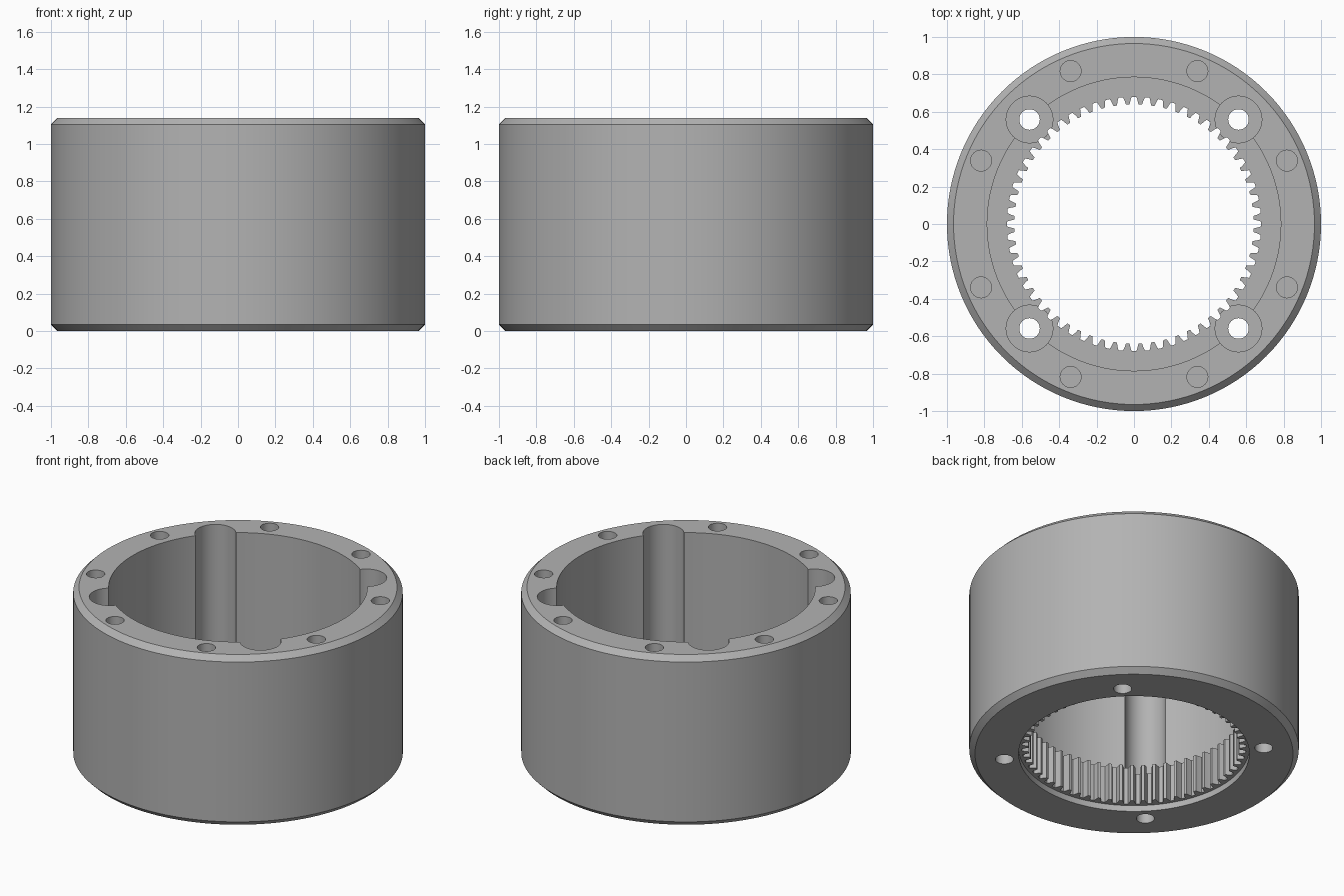
import bpy, bmesh, math
from math import sin, cos, pi, radians

HEIGHT = 1.14
LEDGE = 0.29        # top of the toothed section
LIP = 0.04          # plain bore below the teeth
TEETH = 60

old = bpy.data.objects.get("Cube")
if old:
    bpy.data.objects.remove(old, do_unlink=True)

steel = bpy.data.materials.new("grey_steel")
steel.use_nodes = True
grey = (0.45, 0.45, 0.45, 1)
steel.diffuse_color = grey
steel.node_tree.nodes["Principled BSDF"].inputs["Base Color"].default_value = grey


def circle(r, n, x=0, y=0):
    return [(x + r * cos(2 * pi * i / n), y + r * sin(2 * pi * i / n)) for i in range(n)]


def loft(name, rings):
    """Closed solid from stacked outlines: a list of (outline, z)."""
    bm = bmesh.new()
    loops = [[bm.verts.new((x, y, z)) for x, y in pts] for pts, z in rings]
    for low, high in zip(loops, loops[1:]):
        n = len(low)
        for i in range(n):
            j = (i + 1) % n
            bm.faces.new((low[i], low[j], high[j], high[i]))
    bm.faces.new(loops[0][::-1])
    bm.faces.new(loops[-1])
    mesh = bpy.data.meshes.new(name)
    bm.to_mesh(mesh)
    bm.free()
    obj = bpy.data.objects.new(name, mesh)
    bpy.context.collection.objects.link(obj)
    return obj


def prism(name, outline, z0, z1):
    return loft(name, [(outline, z0), (outline, z1)])


# Chamfered outer drum
SEG = 128
body = loft("ring_gear_housing", [
    (circle(0.965, SEG), 0), (circle(1, SEG), 0.035),
    (circle(1, SEG), HEIGHT - 0.035), (circle(0.965, SEG), HEIGHT)])

# Internal tooth outline: wide roots between narrow tips, a gap on each axis
gear = []
pitch = 2 * pi / TEETH
for i in range(TEETH):
    for offset, r in ((-0.36, 0.64), (-0.27, 0.662), (-0.17, 0.68),
                      (0.17, 0.68), (0.27, 0.662), (0.36, 0.64)):
        a = (i + offset) * pitch
        gear.append((r * cos(a), r * sin(a)))

# Bores, pockets and holes
cutters = [
    prism("tooth_cutter", gear, LIP - 0.01, LEDGE + 0.05),
    prism("upper_bore_cutter", circle(0.785, SEG), LEDGE, HEIGHT + 0.1),
    prism("lower_bore_cutter", circle(0.70, SEG), -0.1, LIP)]
for k in range(4):
    a = radians(45 + 90 * k)
    x, y = 0.79 * cos(a), 0.79 * sin(a)
    cutters.append(prism("pocket_cutter", circle(0.125, 40, x, y), LEDGE - 0.04, HEIGHT + 0.1))
    cutters.append(prism("bolt_cutter", circle(0.055, 32, x, y), -0.1, LEDGE + 0.1))
for k in range(8):
    a = radians(22.5 + 45 * k)
    x, y = 0.885 * cos(a), 0.885 * sin(a)
    cutters.append(prism("screw_cutter", circle(0.056, 32, x, y), HEIGHT - 0.3, HEIGHT + 0.1))

for cutter in cutters:
    mod = body.modifiers.new(cutter.name, 'BOOLEAN')
    mod.operation = 'DIFFERENCE'
    mod.solver = 'EXACT'
    mod.object = cutter

# Bake the cuts and discard the cutters
bpy.context.view_layer.update()
graph = bpy.context.evaluated_depsgraph_get()
final = bpy.data.meshes.new_from_object(body.evaluated_get(graph))
body.modifiers.clear()
body.data = final
for cutter in cutters:
    bpy.data.objects.remove(cutter, do_unlink=True)

final.materials.clear()
final.materials.append(steel)
for face in final.polygons:
    face.material_index = 0

bpy.ops.object.select_all(action='DESELECT')
body.select_set(True)
bpy.context.view_layer.objects.active = body
bpy.ops.object.shade_smooth_by_angle(angle=radians(20))
